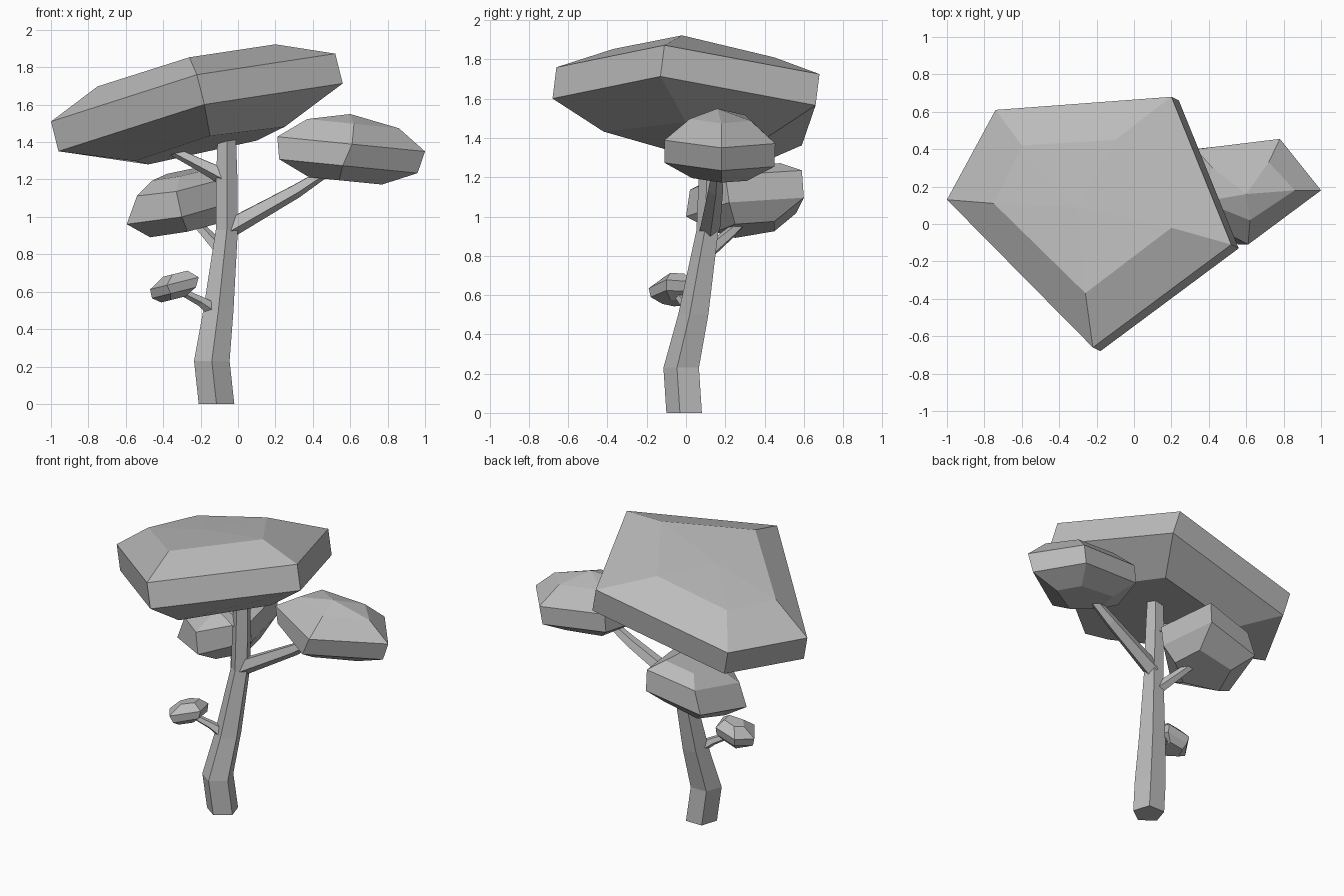
import bpy, bmesh, math
from mathutils import Vector

if "Cube" in bpy.data.objects:
    bpy.data.objects.remove(bpy.data.objects["Cube"], do_unlink=True)

GREY = (0.5, 0.5, 0.5, 1)
mat = bpy.data.materials.new("plain grey")
mat.use_nodes = True
mat.diffuse_color = GREY
mat.node_tree.nodes["Principled BSDF"].inputs["Base Color"].default_value = GREY


def loft(name, rings, peak=None):
    """Skin a stack of five-sided rings, closed at both ends."""
    bm = bmesh.new()
    loops = [[bm.verts.new(p) for p in ring] for ring in rings]
    for low, high in zip(loops, loops[1:]):
        for i in range(len(low)):
            j = (i + 1) % len(low)
            bm.faces.new((low[i], low[j], high[j], high[i]))
    bm.faces.new(loops[0][::-1])
    top = bm.faces.new(loops[-1])
    if peak:
        centre = bmesh.ops.poke(bm, faces=[top])["verts"][0]
        centre.co = peak
    bmesh.ops.recalc_face_normals(bm, faces=bm.faces[:])
    mesh = bpy.data.meshes.new(name)
    bm.to_mesh(mesh)
    bm.free()
    mesh.materials.append(mat)
    obj = bpy.data.objects.new(name, mesh)
    bpy.context.collection.objects.link(obj)


def crown(name, slope_x, slope_y, base, layers, peak=None):
    """Leaf mass: each layer is an outline lying on a tilted plane."""
    loft(name, [[(x, y, base + slope_x * x + slope_y * y + h) for x, y in outline]
                for h, outline in layers], peak)


def limb(name, path, upright=False):
    """Tapered five-sided tube through (x, y, z, radius) points."""
    pts = [Vector(p[:3]) for p in path]
    rings = []
    for i, p in enumerate(pts):
        along = pts[min(i + 1, len(pts) - 1)] - pts[max(i - 1, 0)]
        turn = along.to_track_quat('Z', 'Y')
        ring = []
        for k in range(5):
            a = math.tau * k / 5 - math.pi / 2
            v = Vector((math.cos(a), math.sin(a), 0)) * path[i][3]
            ring.append(p + (v if upright else turn @ v))
        rings.append(ring)
    loft(name, rings)


# Trunk and branches
limb("trunk", [(-.115, 0, 0, .1), (-.14, -.015, .23, .1), (-.105, .045, .5, .085),
               (-.06, .115, .93, .062), (-.06, .125, 1.2, .06), (-.06, .13, 1.47, .05)], True)
limb("right_branch", [(-.05, .12, .94, .055), (.31, .15, 1.14, .04), (.5, .16, 1.26, .025)])
limb("upper_branch", [(-.06, .13, 1.21, .05), (-.22, .14, 1.29, .035), (-.38, .15, 1.37, .025)])
limb("back_branch", [(-.08, .1, .81, .04), (-.18, .23, .92, .03), (-.27, .33, 1.02, .025)])
limb("low_branch", [(-.11, .04, .49, .045), (-.2, .0, .55, .028), (-.32, -.05, .61, .018)])

# Broad top crown, tilted up to one side
crown("top_crown", .2235, -.096, 1.746, [
    (-.32, [(-.15, -.42), (.25, 0), (.1, .42), (-.48, .4), (-.55, .05)]),
    (-.17, [(-.18, -.68), (.56, -.13), (.24, .66), (-.7, .59), (-.96, .11)]),
    (0, [(-.22, -.66), (.52, -.11), (.2, .68), (-.74, .61), (-1, .13)]),
    (.13, [(-.26, -.37), (.2, -.02), (-.1, .45), (-.6, .42), (-.75, .11)])],
    (-.3, .09, 1.81))

# Side crown on the long branch
crown("side_crown", -.1, 0, 1.45, [
    (-.2, [(.54, .03), (.77, .18), (.68, .31), (.42, .3), (.38, .13)]),
    (-.12, [(.56, -.11), (.96, .18), (.76, .45), (.32, .4), (.22, .11)]),
    (0, [(.61, -.11), (1, .18), (.78, .455), (.33, .4), (.21, .1)]),
    (.11, [(.62, .02), (.86, .18), (.72, .33), (.42, .3), (.37, .12)])],
    (.6, .16, 1.55))

# Back crown on the short branch
crown("back_crown", .2, .1, 1.2, [
    (-.24, [(-.27, .15), (-.12, .25), (-.15, .45), (-.4, .45), (-.47, .25)]),
    (-.14, [(-.3, .0), (-.05, .22), (-.12, .6), (-.5, .56), (-.595, .2)]),
    (0, [(-.33, .02), (-.05, .2), (-.12, .59), (-.45, .55), (-.54, .2)]),
    (.06, [(-.31, .19), (-.17, .25), (-.18, .48), (-.38, .46), (-.46, .26)])])

# Small low tuft
crown("low_crown", .25, 0, .73, [
    (-.085, [(-.36, -.12), (-.28, -.08), (-.29, 0), (-.38, .01), (-.41, -.06)]),
    (-.05, [(-.36, -.18), (-.225, -.1), (-.25, .03), (-.39, .04), (-.46, -.06)]),
    (0, [(-.38, -.19), (-.21, -.1), (-.25, .04), (-.4, .05), (-.47, -.06)]),
    (.05, [(-.35, -.11), (-.27, -.08), (-.28, -.01), (-.36, 0), (-.4, -.05)])])
